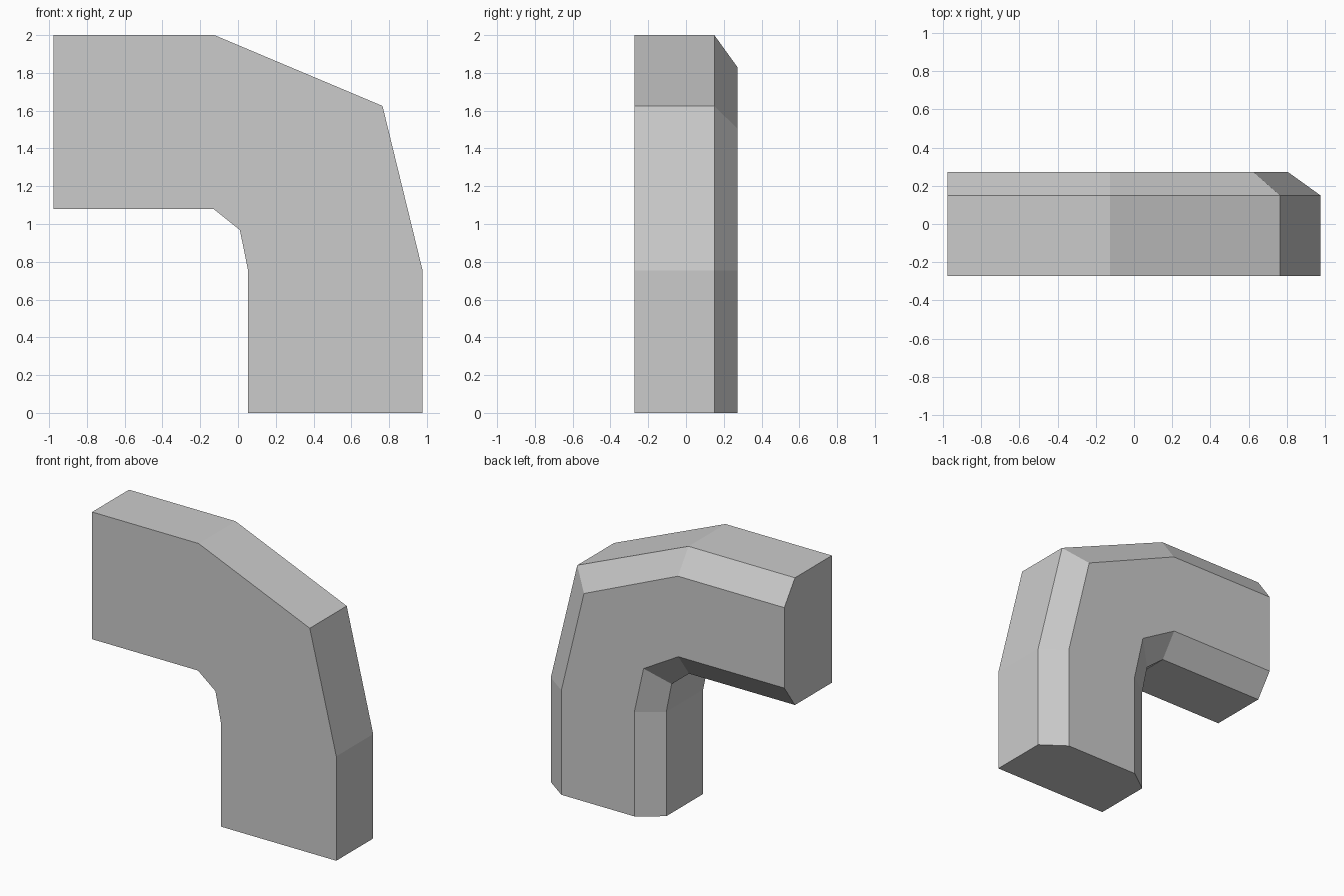
import bpy, bmesh
from mathutils import Vector

cube = bpy.data.objects.get("Cube")
if cube:
    bpy.data.objects.remove(cube, do_unlink=True)

# Plain grey material
grey = bpy.data.materials.new("light grey")
grey.use_nodes = True
colour = (0.6, 0.6, 0.6, 1)
grey.diffuse_color = colour
grey.node_tree.nodes["Principled BSDF"].inputs["Base Color"].default_value = colour

# Bend stations: outer and inner edge points in the xz plane
outer = [(-0.977, 2), (-0.125, 2), (0.765, 1.625), (0.977, 0.755), (0.977, 0)]
inner = [(-0.977, 1.08), (-0.13, 1.08), (0.01, 0.968), (0.053, 0.755), (0.053, 0)]
# Cross-section: fraction from outer to inner edge, and depth y
chamfer = 0.184
section = [(0, -0.272), (0, 0.15), (chamfer, 0.272),
           (1 - chamfer, 0.272), (1, 0.15), (1, -0.272)]

# Elbow: sweep the chamfered section through the stations
bm = bmesh.new()
rings = []
for a, b in zip(outer, inner):
    a, b = Vector(a), Vector(b)
    ring = []
    for t, y in section:
        p = a.lerp(b, t)
        ring.append(bm.verts.new((p.x, y, p.y)))
    rings.append(ring)
for r, s in zip(rings, rings[1:]):
    for i in range(len(section)):
        j = (i + 1) % len(section)
        bm.faces.new((r[i], r[j], s[j], s[i]))
bm.faces.new(rings[0])
bm.faces.new(rings[-1])
bmesh.ops.recalc_face_normals(bm, faces=bm.faces)

mesh = bpy.data.meshes.new("elbow_block")
bm.to_mesh(mesh)
bm.free()
mesh.materials.append(grey)
elbow = bpy.data.objects.new("elbow_block", mesh)
bpy.context.collection.objects.link(elbow)
